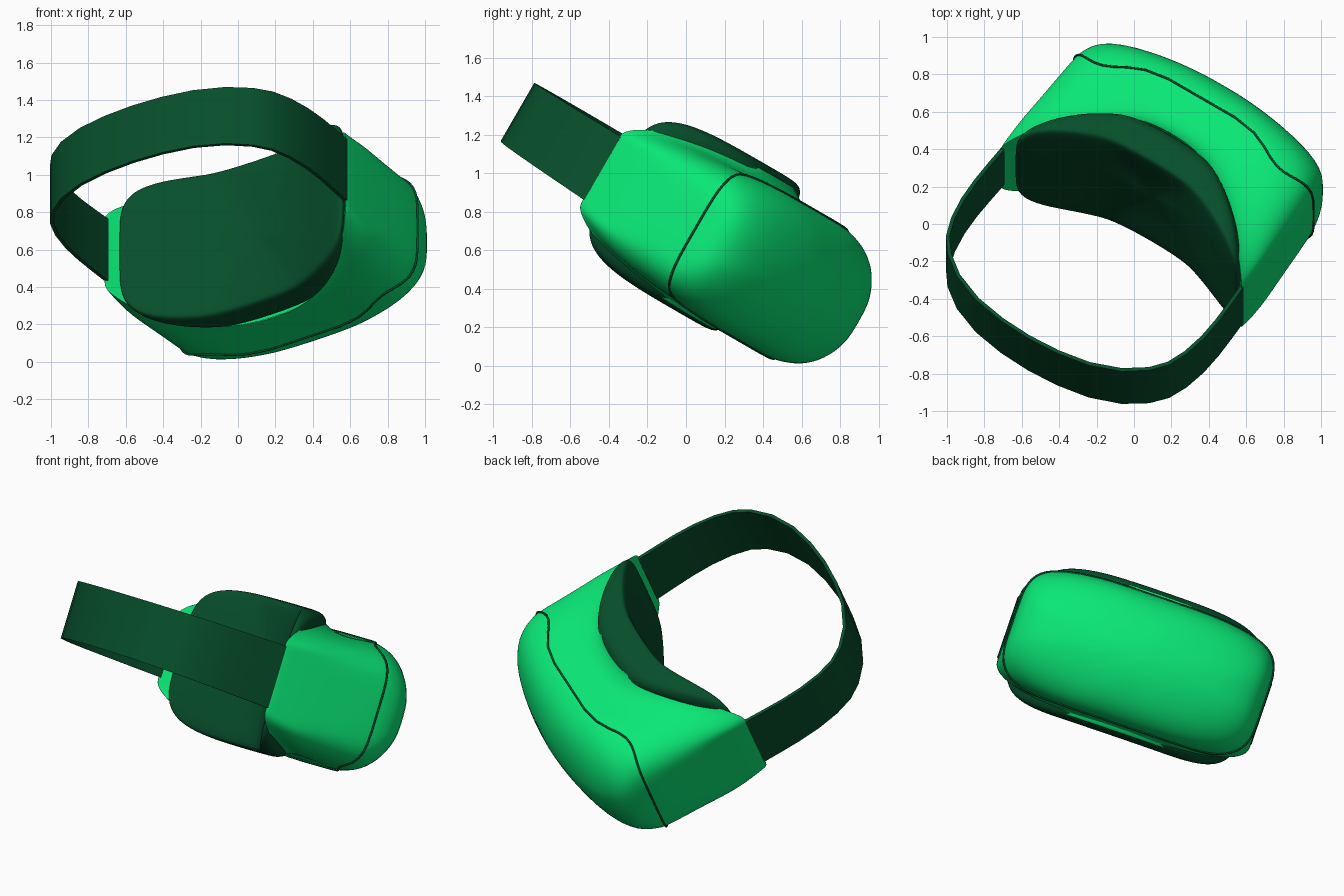
import bpy, bmesh, math
from mathutils import Matrix, Vector

if "Cube" in bpy.data.objects:
    bpy.data.objects.remove(bpy.data.objects["Cube"])

# Pose of the headset: local x = sideways, y = forward, z = up
POSE = (Matrix.Translation((-0.0625, -0.06, 0.81))
        @ Matrix.Rotation(math.radians(-30), 4, 'X')
        @ Matrix.Rotation(math.radians(-33.7), 4, 'Z'))
SEG = 56


def material(name, rgb):
    m = bpy.data.materials.new(name)
    m.diffuse_color = (*rgb, 1)
    m.use_nodes = True
    m.node_tree.nodes["Principled BSDF"].inputs["Base Color"].default_value = m.diffuse_color
    return m


GREEN = material("bright_green", (0.003, 0.80, 0.18))
DARK = material("dark_green", (0.002, 0.078, 0.024))


def ring(a, b, A, B, p, C, n=3.0, zc=0.0, clip=9.0, dip=0.0):
    """Rounded-rectangle loop whose depth bends back towards sides and top."""
    pts = []
    for i in range(SEG):
        t = 2 * math.pi * (i + 0.5) / SEG
        c, s = math.cos(t), math.sin(t)
        x = a * math.copysign(abs(c) ** (2 / n), c)
        x = max(-clip, min(clip, x))
        z = b * math.copysign(abs(s) ** (2 / n), s)
        y = A - B * abs(x / 0.78) ** p - C * (z / 0.375) ** 2
        y -= dip * math.exp(-((abs(x) - 0.58) / 0.17) ** 2)
        pts.append(Vector((x, y, z + zc)))
    return pts


def finish(name, bm, mat, level=0):
    bmesh.ops.recalc_face_normals(bm, faces=bm.faces)
    me = bpy.data.meshes.new(name)
    bm.to_mesh(me)
    bm.free()
    me.materials.append(mat)
    me.shade_smooth()
    ob = bpy.data.objects.new(name, me)
    bpy.context.collection.objects.link(ob)
    ob.matrix_world = POSE
    if level:
        mod = ob.modifiers.new("smooth", 'SUBSURF')
        mod.levels = mod.render_levels = level
    return ob


def loft(name, rings, mat, start, end):
    """Skin the rings in order and close both ends with a centre point."""
    bm = bmesh.new()
    loops = [[bm.verts.new(p) for p in r] for r in rings]
    for r0, r1 in zip(loops, loops[1:]):
        for i in range(SEG):
            j = (i + 1) % SEG
            bm.faces.new((r0[i], r0[j], r1[j], r1[i]))
    for loop, tip in ((loops[0], start), (loops[-1], end)):
        v = bm.verts.new(tip)
        for i in range(SEG):
            bm.faces.new((loop[i], loop[(i + 1) % SEG], v))
    return finish(name, bm, mat, 2)


# Visor shell, rear rim to domed front plate
ZC = -0.028
SEAM = (0.773, 0.392, 0.77, 0.06, 2, 0, 4.5, ZC, 9.0, 0.09)
shell = [
    (0.45, 0.25, 0.56, 0.45, 1.9, 0, 3, ZC),
    (0.72, 0.40, 0.50, 0.50, 1.9, 0, 3, ZC),
    (0.815, 0.432, 0.48, 0.50, 1.9, 0, 3, -0.01, 0.770),
    (0.825, 0.41, 0.49, 0.51, 1.9, 0, 3, -0.01, 0.778),
    (0.825, 0.38, 0.55, 0.50, 1.9, 0, 3.5, -0.018, 0.781),
    (0.815, 0.376, 0.62, 0.42, 1.9, 0, 4.2, ZC, 0.781),
    (0.79, 0.380, 0.68, 0.30, 2, 0.0, 4.4, ZC, 0.779),
    SEAM,
    (0.763, 0.387, 1.01, 0.24, 2, 0.18, 4.5, ZC),
    (0.727, 0.358, 1.03, 0.17, 2, 0.155, 4.3, ZC),
    (0.57, 0.27, 1.03, 0.13, 2, 0.13, 3.6, ZC),
    (0.28, 0.13, 1.03, 0.13, 2, 0.13, 2.8, ZC),
]
loft("visor_shell", [ring(*r) for r in shell], GREEN, (0, 0.55, ZC), (0, 1.03, ZC))

# Face cushion with a concave rear
cushion = [
    (0.62, 0.38, 0.52, 0.48, 1.9, 0),
    (0.69, 0.425, 0.49, 0.48, 1.9, 0),
    (0.715, 0.445, 0.45, 0.45, 1.9, 0),
    (0.72, 0.448, 0.36, 0.36, 1.8, 0),
    (0.71, 0.442, 0.305, 0.32, 1.7, 0),
    (0.675, 0.42, 0.285, 0.305, 1.7, 0),
    (0.30, 0.20, 0.285, 0.30, 1.7, 0),
]
loft("face_cushion", [ring(*r, 4.8, -0.004) for r in cushion], DARK,
     (0, 0.52, 0), (0, 0.285, -0.004))

# Thin dark seam around the front plate
cu = bpy.data.curves.new("plate_seam", 'CURVE')
cu.dimensions = '3D'
cu.bevel_depth = 0.006
cu.bevel_resolution = 1
sp = cu.splines.new('NURBS')
sp.use_cyclic_u = True
sp.order_u = 4
sp.points.add(SEG - 1)
for p, q in zip(sp.points, ring(*SEAM)):
    p.co = (*q, 1)
cu.materials.append(DARK)
seam = bpy.data.objects.new("plate_seam", cu)
bpy.context.collection.objects.link(seam)
seam.matrix_world = POSE

# Head strap: flat band swept around the back, slightly narrower at the rear
half = [(0.768, 0.0), (0.773, -0.12), (0.776, -0.25), (0.770, -0.38), (0.748, -0.51),
        (0.708, -0.62), (0.642, -0.705), (0.525, -0.792), (0.36, -0.858), (0.18, -0.89)]
path = half + [(0, -0.90)] + [(-x, y) for x, y in reversed(half)]
bm = bmesh.new()
rows = []
for i, (x, y) in enumerate(path):
    a, b = Vector(path[max(i - 1, 0)]), Vector(path[min(i + 1, len(path) - 1)])
    t = (b - a).normalized() * 0.01
    h = 0.19 + 0.02 * y
    rows.append([bm.verts.new((x + k * t.y, y - k * t.x, s * h - 0.042 * y))
                 for k, s in ((-1, -1), (1, -1), (1, 1), (-1, 1))])
for r0, r1 in zip(rows, rows[1:]):
    for i in range(4):
        j = (i + 1) % 4
        bm.faces.new((r0[i], r0[j], r1[j], r1[i]))
bm.faces.new(rows[0])
bm.faces.new(rows[-1])
strap = finish("head_strap", bm, DARK)
bpy.context.view_layer.objects.active = strap
strap.select_set(True)
bpy.ops.object.shade_smooth_by_angle(angle=math.radians(35))
